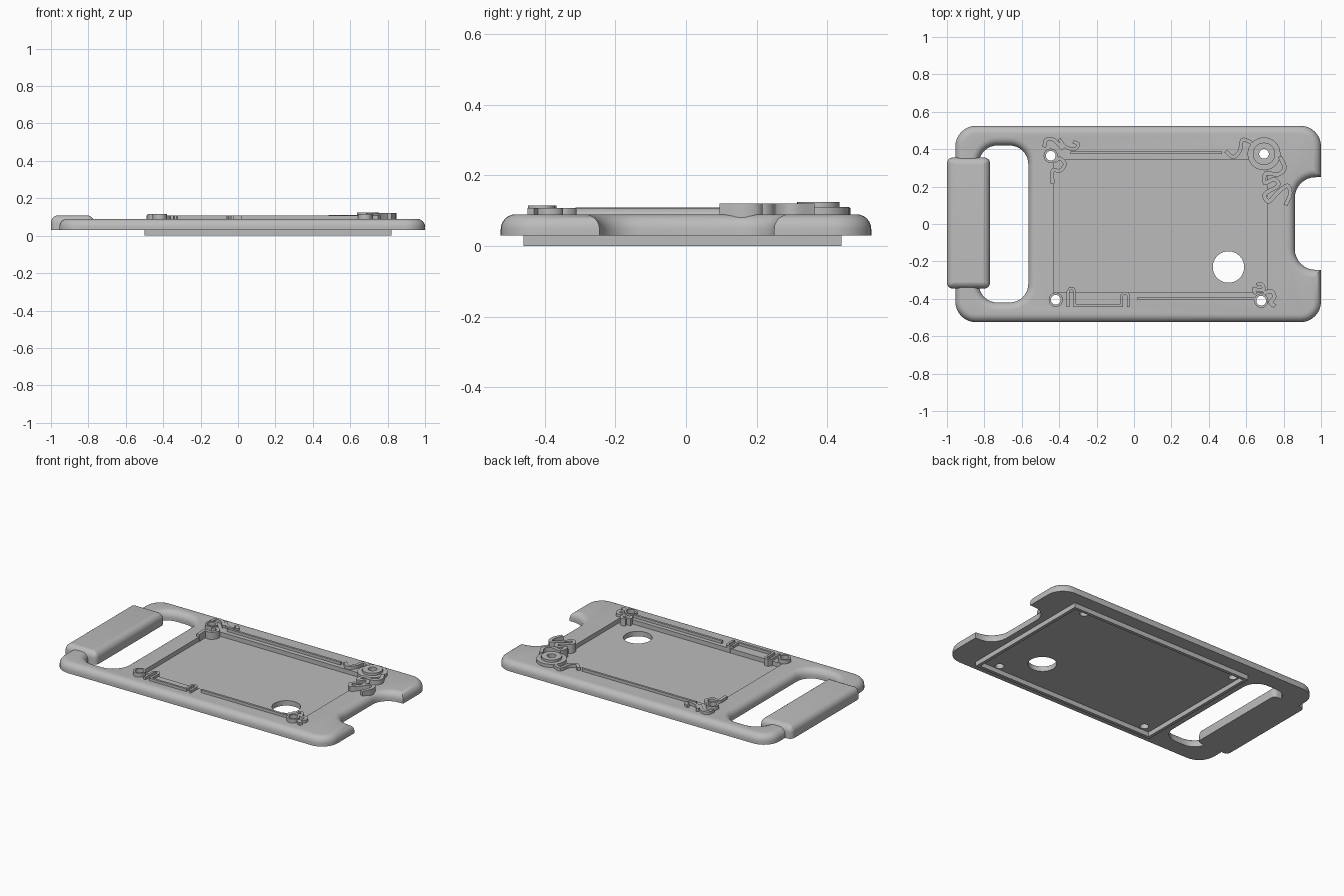
import bpy, bmesh, math
from mathutils import Vector

cube = bpy.data.objects.get("Cube")
if cube:
    bpy.data.objects.remove(cube, do_unlink=True)

grey = bpy.data.materials.new("plain_grey")
grey.use_nodes = True
colour = (0.5, 0.5, 0.5, 1)
grey.diffuse_color = colour
grey.node_tree.nodes["Principled BSDF"].inputs["Base Color"].default_value = colour


def finish(name, bm):
    bmesh.ops.recalc_face_normals(bm, faces=bm.faces)
    mesh = bpy.data.meshes.new(name)
    bm.to_mesh(mesh)
    bm.free()
    mesh.materials.append(grey)
    obj = bpy.data.objects.new(name, mesh)
    bpy.context.collection.objects.link(obj)
    return obj


def smooth(obj):
    bpy.ops.object.select_all(action='DESELECT')
    obj.select_set(True)
    bpy.context.view_layer.objects.active = obj
    bpy.ops.object.shade_smooth_by_angle(angle=math.radians(35))


def rounded(corners, steps=8):
    """Outline from (x, y, fillet radius) corners."""
    pts = []
    for i, (x, y, r) in enumerate(corners):
        p = Vector((x, y))
        a = (Vector(corners[i - 1][:2]) - p).normalized()
        b = (Vector(corners[(i + 1) % len(corners)][:2]) - p).normalized()
        if r == 0:
            pts.append(p)
            continue
        c = p + (a + b) * r
        for k in range(steps + 1):
            t = k / steps * math.pi / 2
            pts.append(c - b * r * math.cos(t) - a * r * math.sin(t))
    return pts


def rect(x0, x1, y0, y1, r=0):
    return rounded([(x0, y0, r), (x1, y0, r), (x1, y1, r), (x0, y1, r)])


def circle(x, y, r, n=32):
    return [Vector((x + r * math.cos(k * math.tau / n), y + r * math.sin(k * math.tau / n)))
            for k in range(n)]


def inset(pts, d):
    """Move an outline to its left by d with mitred corners."""
    out = []
    for i, p in enumerate(pts):
        a = (p - pts[i - 1]).normalized()
        b = (pts[(i + 1) % len(pts)] - p).normalized()
        na, nb = Vector((-a.y, a.x)), Vector((-b.y, b.x))
        out.append(p + (na + nb) * d / (1 + na.dot(nb)))
    return out


def slab(name, outer, holes=(), z0=0.0, z1=0.1, r=0.0):
    """Extruded outline with holes and an optional rounded upper rim."""
    levels = [(0, z0), (0, z1 - r)]
    if r:
        levels += [(r * (1 - math.cos(k * math.pi / 12)), z1 - r + r * math.sin(k * math.pi / 12))
                   for k in range(1, 7)]
    bm = bmesh.new()
    bottom, top = [], []
    for loop in [outer] + [h[::-1] for h in holes]:
        rings = [[bm.verts.new((p.x, p.y, z)) for p in inset(loop, d)] for d, z in levels]
        n = len(loop)
        for lo, hi in zip(rings, rings[1:]):
            for i in range(n):
                j = (i + 1) % n
                bm.faces.new((lo[i], lo[j], hi[j], hi[i]))
        for ring, store in ((rings[0], bottom), (rings[-1], top)):
            store += [bm.edges.get((ring[i], ring[(i + 1) % n])) for i in range(n)]
    for edges in (bottom, top):
        bmesh.ops.triangle_fill(bm, edges=edges, use_beauty=True)
    return finish(name, bm)


def ribbon(name, path, width, z1, z0=0.06, steps=6):
    """Flat raised strip along a path, curved when steps > 1."""
    p = [Vector(q) for q in path]
    if steps > 1:
        e = [2 * p[0] - p[1]] + p + [2 * p[-1] - p[-2]]
        line = []
        for a, b, c, d in zip(e, e[1:], e[2:], e[3:]):
            for k in range(steps):
                t = k / steps
                line.append((2 * b + (c - a) * t + (2 * a - 5 * b + 4 * c - d) * t * t
                             + (3 * b - a - 3 * c + d) * t ** 3) / 2)
        p = line + [p[-1]]
    left, right = [], []
    for i, q in enumerate(p):
        a = (q - p[i - 1]).normalized() if i else (p[1] - q).normalized()
        b = (p[i + 1] - q).normalized() if i < len(p) - 1 else a
        na, nb = Vector((-a.y, a.x)), Vector((-b.y, b.x))
        off = (na + nb) * width / 2 / max(1 + na.dot(nb), 0.5)
        left.append(q + off)
        right.append(q - off)
    bm = bmesh.new()
    rows = [[bm.verts.new((*v, z)) for v, z in ((l, z0), (r, z0), (r, z1), (l, z1))]
            for l, r in zip(left, right)]
    for u, v in zip(rows, rows[1:]):
        for i in range(4):
            j = (i + 1) % 4
            bm.faces.new((u[i], u[j], v[j], v[i]))
    bm.faces.new(rows[0])
    bm.faces.new(rows[-1])
    smooth(finish(name, bm))


# Main plate with handle slot and side notch
R = 0.11
outline = rounded([(-0.955, -0.525, R), (1, -0.525, R), (1, -0.245, 0), (0.86, -0.245, R),
                   (0.86, 0.25, R), (1, 0.25, 0), (1, 0.525, R), (-0.955, 0.525, R)])
plate = slab("base_plate", outline, [rect(-0.83, -0.565, -0.42, 0.42, 0.1)], 0.03, 0.09, 0.042)

# Cutters: sunken panel, round window and screw holes
screws = {"back_right": (-0.445, 0.365), "back_left": (0.695, 0.375),
          "front_right": (-0.418, -0.405), "front_left": (0.68, -0.41)}
cutters = [slab("panel_cutter", rect(-0.43, 0.71, -0.365, 0.345), (), 0.062, 0.2),
           slab("window_cutter", circle(0.505, -0.23, 0.084, 48), (), -0.1, 0.2)]
cutters += [slab("screw_cutter", circle(x, y, 0.026), (), -0.1, 0.2) for x, y in screws.values()]
bpy.context.view_layer.objects.active = plate
for cutter in cutters:
    cutter.hide_render = True
    mod = plate.modifiers.new("cut", 'BOOLEAN')
    mod.operation, mod.solver, mod.object = 'DIFFERENCE', 'EXACT', cutter
    bpy.ops.object.modifier_apply(modifier=mod.name)
for cutter in cutters:
    bpy.data.objects.remove(cutter, do_unlink=True)
smooth(plate)

# Handle grip and underside rim
smooth(slab("handle_grip", rect(-1, -0.77, -0.345, 0.355, 0.03), (), 0.03, 0.109, 0.04))
slab("underside_rim", rect(-0.5, 0.82, -0.46, 0.44), [rect(-0.48, 0.8, -0.44, 0.42)], 0, 0.032)

# Raised rings around the screw holes
for corner, (x, y) in screws.items():
    big = corner == "back_left"
    smooth(slab(corner + "_ring", circle(x, y, 0.06 if big else 0.038),
                [circle(x, y, 0.026)], 0.03, 0.125 if big else 0.115))
x, y = screws["back_left"]
smooth(slab("outer_ring", circle(x, y, 0.088), [circle(x, y, 0.058)], 0.03, 0.11))

# Straight rails and the stepped front trim
ribbon("back_rail", [(-0.34, 0.38), (0.47, 0.38)], 0.014, 0.108, steps=1)
ribbon("front_rail", [(0.02, -0.398), (0.65, -0.398)], 0.014, 0.108, steps=1)
ribbon("front_trim", [(-0.353, -0.445), (-0.353, -0.36), (-0.343, -0.345), (-0.326, -0.345),
                      (-0.317, -0.36), (-0.317, -0.436), (-0.065, -0.436), (-0.065, -0.38),
                      (-0.055, -0.37), (-0.04, -0.37), (-0.03, -0.38), (-0.03, -0.445)],
       0.014, 0.107, steps=1)

# Scrolled ornaments beside the rings
ribbon("back_left_hook", [(0.63, 0.435), (0.58, 0.45), (0.565, 0.39), (0.53, 0.358), (0.49, 0.39)],
       0.02, 0.11)
ribbon("back_left_scroll", [(0.78, 0.36), (0.805, 0.30), (0.77, 0.265), (0.705, 0.27),
                            (0.70, 0.22), (0.75, 0.24), (0.77, 0.205), (0.70, 0.16),
                            (0.72, 0.12), (0.77, 0.17), (0.82, 0.205), (0.835, 0.16),
                            (0.81, 0.10)], 0.022, 0.12)
ribbon("back_right_leaf", [(-0.48, 0.41), (-0.47, 0.45), (-0.43, 0.45), (-0.38, 0.40)], 0.02, 0.108)
ribbon("back_right_curl", [(-0.40, 0.455), (-0.37, 0.415), (-0.32, 0.40), (-0.297, 0.425),
                           (-0.325, 0.44)], 0.018, 0.108)
ribbon("back_right_hook", [(-0.435, 0.215), (-0.435, 0.285), (-0.395, 0.285), (-0.37, 0.32),
                           (-0.395, 0.35), (-0.425, 0.335)], 0.02, 0.108)
ribbon("front_left_curl", [(0.65, -0.375), (0.64, -0.345), (0.67, -0.355), (0.695, -0.345),
                           (0.68, -0.32), (0.655, -0.325)], 0.018, 0.108)
ribbon("front_left_leaf", [(0.69, -0.37), (0.735, -0.36), (0.75, -0.39), (0.73, -0.42),
                           (0.755, -0.44)], 0.022, 0.108)
